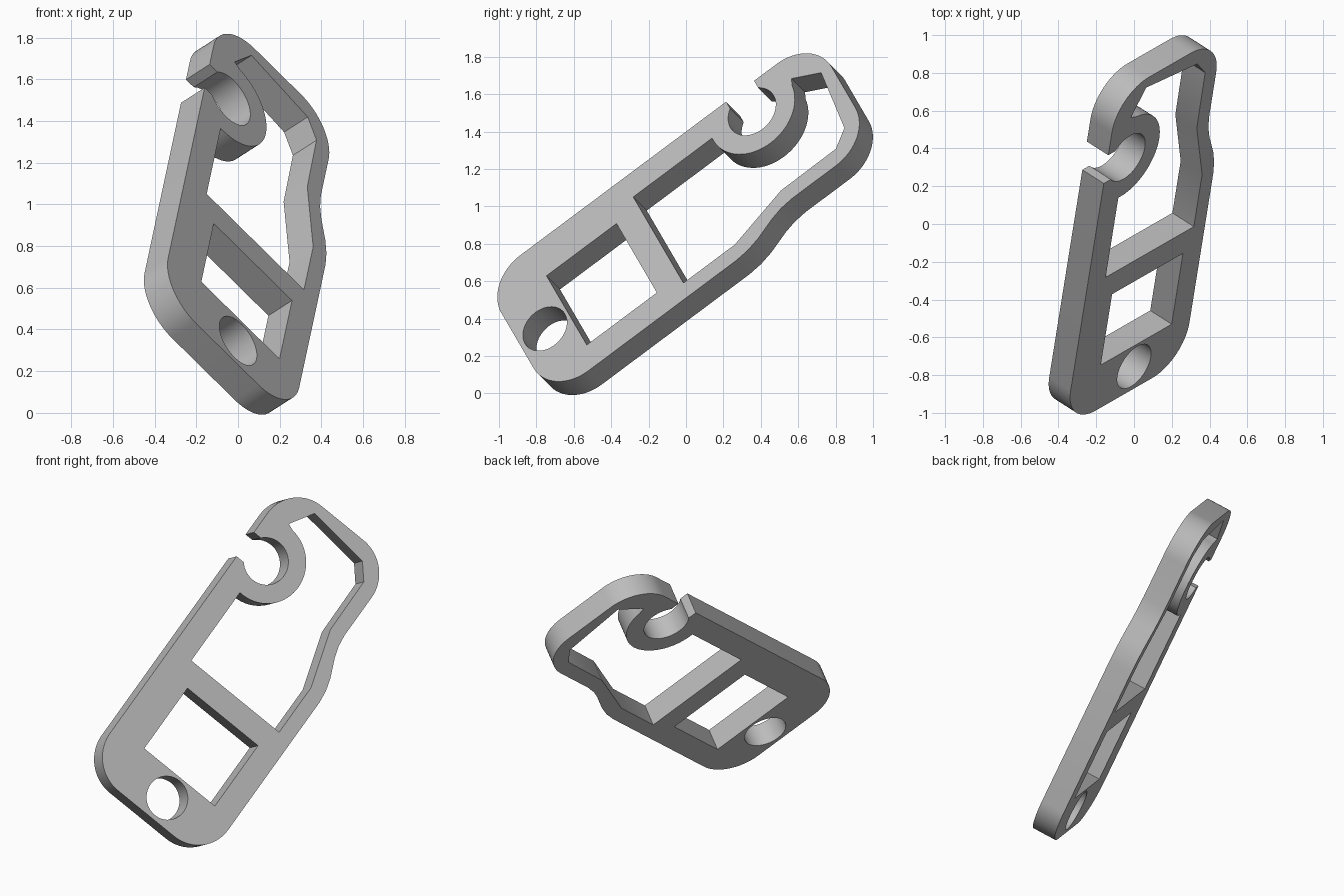
import bpy, bmesh, math
from mathutils import Matrix, Vector

old = bpy.data.objects.get("Cube")
if old:
    bpy.data.objects.remove(old, do_unlink=True)

THICK = 0.153
HOOK = (1.08, -1.335)       # centre of the open ring
HOOK_R, RING_R = 0.145, 0.26


def arc(c, r, start, end, steps=16):
    """Points on an arc, angles in degrees."""
    return [(c[0] + r * math.cos(math.radians(start + (end - start) * i / steps)),
             c[1] + r * math.sin(math.radians(start + (end - start) * i / steps)))
            for i in range(steps + 1)]


# Outer contour: rounded plate, waisted on one side, open hook on the other
left, right, low, high, waist, r = -0.645, 1.575, -1.502, -0.548, -0.665, 0.25
mouth = 0.094
open_angle = math.degrees(math.asin(mouth / HOOK_R))
outline = arc((left + r, low + r), r, 180, 270)
outline += [(HOOK[0] - mouth, low)]
outline += arc(HOOK, HOOK_R, 270 - open_angle, -90 + open_angle, 40)
outline += [(HOOK[0] + mouth, low)]
outline += arc((right - r, low + r), r, 270, 360)
outline += arc((right - r, waist - r), r, 0, 90)
outline += [(1.03, waist), (0.95, -0.655), (0.88, -0.633),
            (0.76, -0.58), (0.68, -0.557), (0.60, high)]
outline += arc((left + r, high - r), r, 90, 180)

# Openings
square_window = [(-0.332, -1.272), (0.139, -1.272), (0.139, -0.703), (-0.332, -0.703)]
long_window = [(0.29, -1.353)] + arc(HOOK, RING_R, 184, 5, 32)
long_window += [(1.355, -1.355), (1.51, -1.262), (1.468, -0.845), (1.371, -0.762),
                (1.0, -0.758), (0.636, -0.645), (0.29, -0.645)]
round_hole = arc((-0.484, -0.975), 0.134, 0, 351, 39)

# Filled and extruded plate
curve = bpy.data.curves.new("clip_plate", "CURVE")
curve.dimensions = "2D"
curve.fill_mode = "BOTH"
curve.extrude = THICK / 2
for loop in (outline, square_window, long_window, round_hole):
    spline = curve.splines.new("POLY")
    spline.points.add(len(loop) - 1)
    for point, (x, y) in zip(spline.points, loop):
        point.co = (x, y, 0, 1)
    spline.use_cyclic_u = True
plate = bpy.data.objects.new("clip_plate", curve)
bpy.context.collection.objects.link(plate)

# Tilted frame of the plate
along = Vector((0.127, 0.795, 0.593)).normalized()
across = Vector((0.659, 0.378, -0.650))
across = (across - along * across.dot(along)).normalized()
back = along.cross(across)
frame = Matrix((along, across, back)).transposed().to_4x4()
frame.translation = Vector((0.705, 0, 0)) + back * THICK / 2

bpy.ops.object.select_all(action="DESELECT")
plate.select_set(True)
bpy.context.view_layer.objects.active = plate
bpy.ops.object.convert(target="MESH")
plate = bpy.context.object
plate.name = "clip_plate"

# Weld the caps to the walls and set the plate in place
mesh = plate.data
bm = bmesh.new()
bm.from_mesh(mesh)
bmesh.ops.remove_doubles(bm, verts=bm.verts, dist=0.0005)
bmesh.ops.recalc_face_normals(bm, faces=bm.faces)
bmesh.ops.transform(bm, matrix=frame, verts=bm.verts)
bm.to_mesh(mesh)
bm.free()

# Single grey material
grey = bpy.data.materials.new("plain_grey")
grey.use_nodes = True
colour = (0.5, 0.5, 0.5, 1)
grey.diffuse_color = colour
grey.node_tree.nodes["Principled BSDF"].inputs["Base Color"].default_value = colour
mesh.materials.clear()
mesh.materials.append(grey)
bpy.ops.object.shade_smooth_by_angle(angle=math.radians(25))
